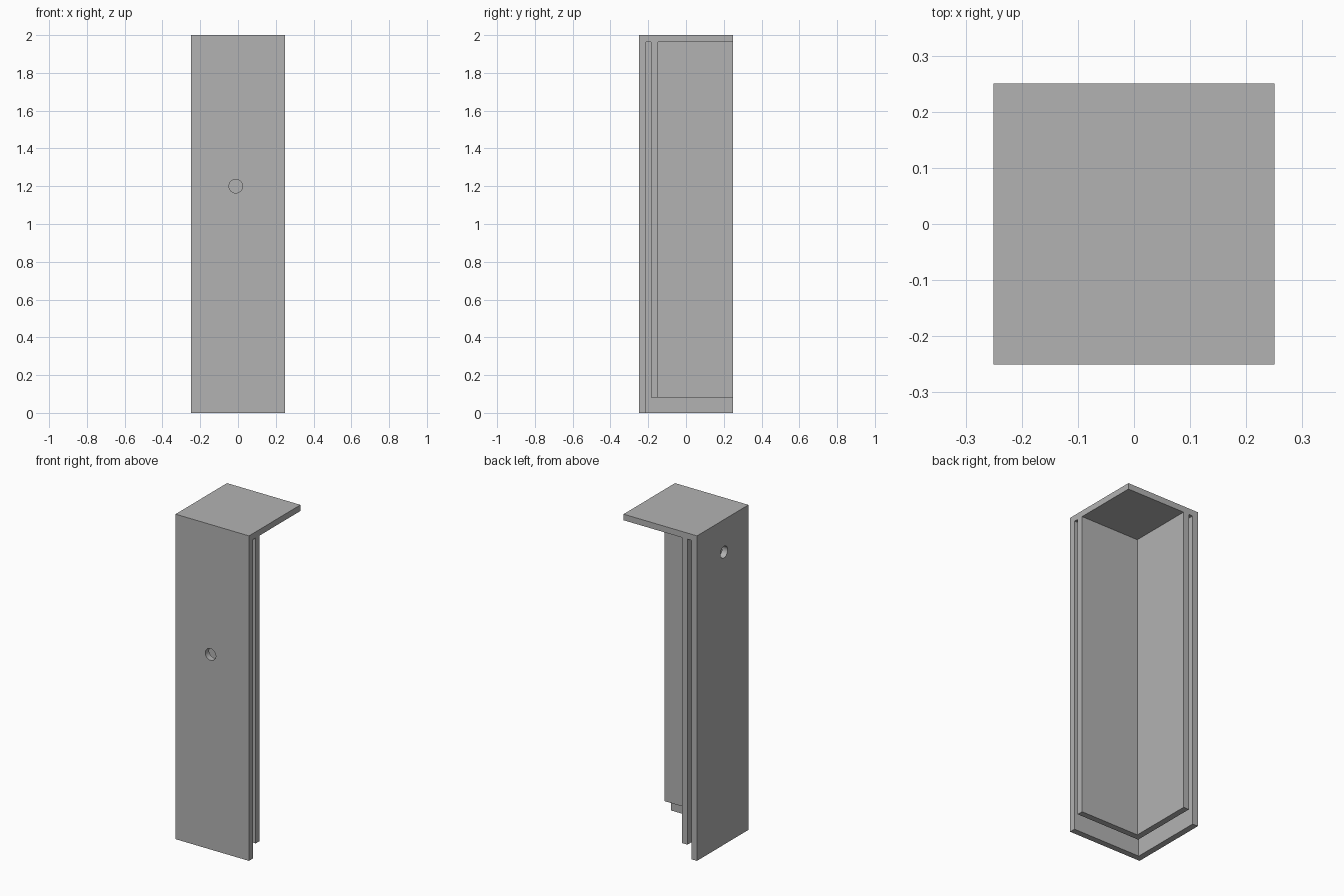
import bpy, bmesh, math
from mathutils import Matrix

if "Cube" in bpy.data.objects:
    bpy.data.objects.remove(bpy.data.objects["Cube"])

H = 0.25          # half width
OUT = -0.2125     # inner side of the outer walls
MID = -0.185      # outer side of the inner walls
INN = -0.1475     # inner side of the inner walls
ROOF = 1.9625     # underside of the roof
FAR = 0.4         # cutter overshoot

grey = bpy.data.materials.new("grey")
grey.diffuse_color = (0.45, 0.45, 0.45, 1)
grey.use_nodes = True
grey.node_tree.nodes["Principled BSDF"].inputs["Base Color"].default_value = grey.diffuse_color


def make(name, bm):
    bmesh.ops.recalc_face_normals(bm, faces=bm.faces)
    me = bpy.data.meshes.new(name)
    bm.to_mesh(me)
    bm.free()
    me.materials.append(grey)
    ob = bpy.data.objects.new(name, me)
    bpy.context.collection.objects.link(ob)
    return ob


def prism(name, outline, z0, z1):
    bm = bmesh.new()
    face = bm.faces.new([bm.verts.new((x, y, z0)) for x, y in outline])
    top = bmesh.ops.extrude_face_region(bm, geom=[face])["geom"]
    for v in top:
        if isinstance(v, bmesh.types.BMVert):
            v.co.z = z1
    return make(name, bm)


def square(a, b):
    return [(a, a), (b, a), (b, b), (a, b)]


def drill(name, location, axis):
    bm = bmesh.new()
    turn = Matrix.Rotation(math.pi / 2, 4, axis)
    bmesh.ops.create_cone(bm, cap_ends=True, segments=32, radius1=0.036,
                          radius2=0.036, depth=0.09,
                          matrix=Matrix.Translation(location) @ turn)
    return make(name, bm)


# Full block, carved into a double-walled corner shell with a roof
shell = prism("corner_shell", square(-H, H), 0, 2)
cutters = [
    # open interior under the roof
    prism("interior_cutter", square(INN, FAR), -0.1, ROOF),
    # L-shaped slot between the two walls
    prism("slot_cutter", [(OUT, OUT), (FAR, OUT), (FAR, MID),
                          (MID, MID), (MID, FAR), (OUT, FAR)], -0.1, ROOF),
    # shortens the inner walls at the bottom
    prism("foot_cutter", square(-0.2, FAR), -0.1, 0.0825),
    # round holes in the outer front and left walls
    drill("front_hole_cutter", (-0.012, -0.245, 1.2), 'X'),
    drill("left_hole_cutter", (-0.245, -0.012, 1.8), 'Y'),
]

bpy.context.view_layer.objects.active = shell
for c in cutters:
    mod = shell.modifiers.new(c.name, 'BOOLEAN')
    mod.operation = 'DIFFERENCE'
    mod.solver = 'EXACT'
    mod.object = c
    bpy.ops.object.modifier_apply(modifier=mod.name)
    bpy.data.objects.remove(c)

# Smooth hole walls, sharp edges elsewhere
shell.select_set(True)
bpy.ops.object.shade_smooth_by_angle(angle=math.radians(30))
